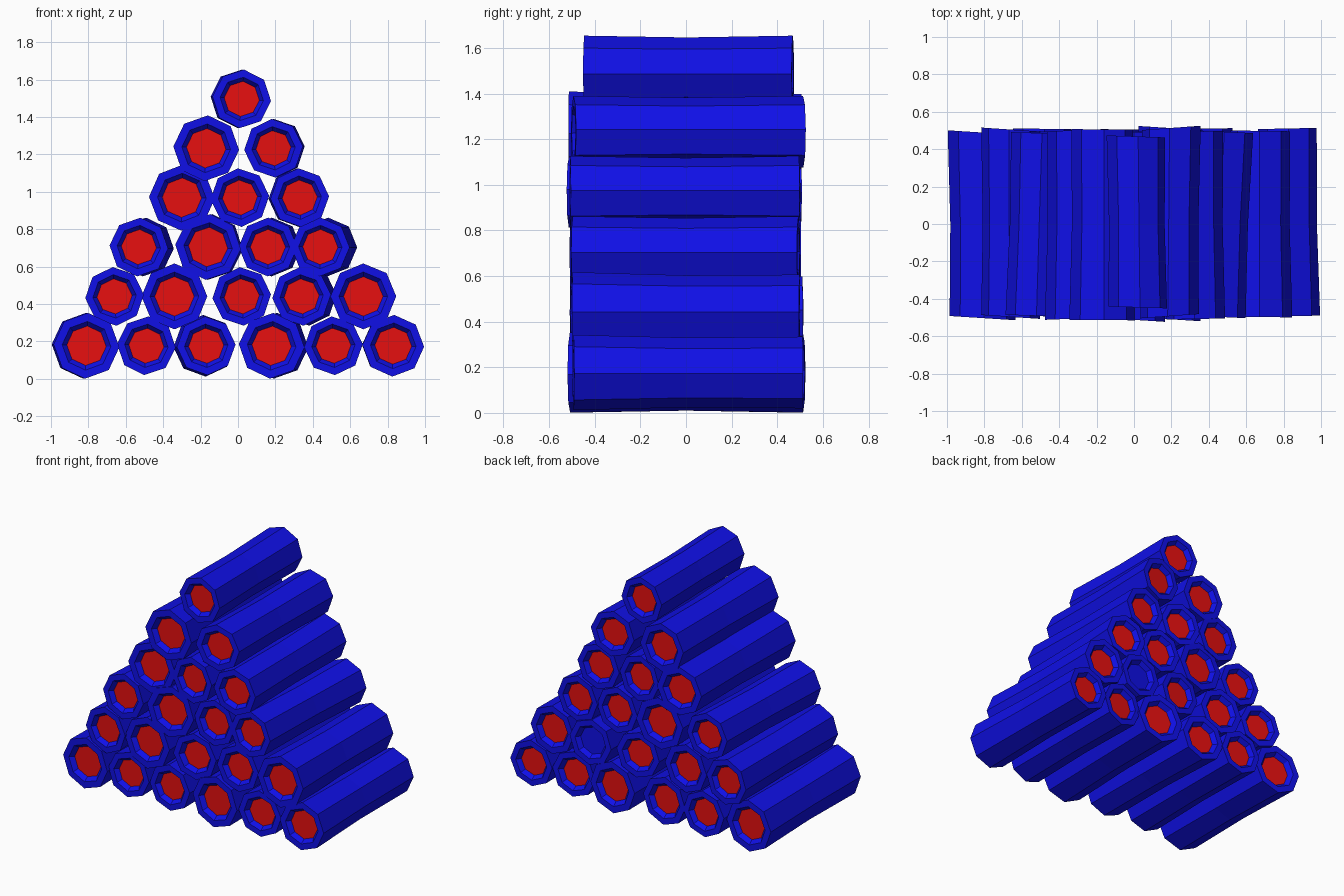
import bpy
import bmesh
import math
import random

random.seed(4)
cube = bpy.data.objects.get("Cube")
if cube:
    bpy.data.objects.remove(cube, do_unlink=True)

SIDES = 8
SMALL, MEDIUM, BIG = 0.157, 0.165, 0.176


def make_material(name, colour):
    mat = bpy.data.materials.new(name)
    mat.use_nodes = True
    mat.diffuse_color = colour
    mat.node_tree.nodes["Principled BSDF"].inputs["Base Color"].default_value = colour
    return mat


bark = make_material("blue bark", (0.005, 0.005, 0.8, 1))
core = make_material("red core", (0.8, 0.005, 0.005, 1))


def add_ring(bm, x, y, z, radius, roll, lean=0.0):
    """One octagonal cross-section; lean slants it along the log."""
    ring = []
    for i in range(SIDES):
        a = roll + math.tau * i / SIDES
        dx, dz = radius * math.cos(a), radius * math.sin(a)
        ring.append(bm.verts.new((x + dx, y + lean * dx, z + dz)))
    return ring


def make_log(name, z, front_x, back_x, front_r, back_r, half, plain_back):
    bm = bmesh.new()
    roll = random.uniform(-0.08, 0.08)
    lean = random.uniform(-0.08, 0.08)
    y0 = -half + random.uniform(-0.015, 0.015)
    y1 = half + random.uniform(-0.015, 0.015)
    mid_x, mid_r = (front_x + back_x) / 2, (front_r + back_r) / 2 * 0.95

    # Core, sloped recess, rim, waist, then the same in reverse
    sections = [
        (front_x, y0 + 0.03, front_r * 0.6, lean),
        (front_x, y0, front_r * 0.74, lean),
        (front_x, y0, front_r, lean),
        (mid_x, 0, mid_r, 0),
        (back_x, y1, back_r, lean),
        (back_x, y1, back_r * 0.74, lean),
        (back_x, y1 - 0.03, back_r * 0.6, lean),
    ]
    rings = [add_ring(bm, x, y, z, r, roll, tilt) for x, y, r, tilt in sections]
    for a, b in zip(rings, rings[1:]):
        for i in range(SIDES):
            j = (i + 1) % SIDES
            bm.faces.new((a[i], a[j], b[j], b[i]))
    bm.faces.new(rings[0]).material_index = 1
    bm.faces.new(rings[-1]).material_index = 0 if plain_back else 1
    bmesh.ops.recalc_face_normals(bm, faces=bm.faces)

    mesh = bpy.data.meshes.new(name)
    bm.to_mesh(mesh)
    bm.free()
    mesh.materials.append(bark)
    mesh.materials.append(core)
    bpy.context.collection.objects.link(bpy.data.objects.new(name, mesh))


# Rows from the ground up: front x, back x, front radius, back radius
rows = [
    [(-0.81, -0.82, BIG, BIG), (-0.49, -0.49, SMALL, SMALL),
     (-0.17, -0.18, SMALL, MEDIUM), (0.18, 0.2, BIG, BIG),
     (0.51, 0.51, SMALL, SMALL), (0.83, 0.82, MEDIUM, SMALL)],
    [(-0.66, -0.66, SMALL, SMALL), (-0.34, -0.34, BIG, MEDIUM),
     (0.02, 0.02, SMALL, SMALL), (0.34, 0.37, SMALL, SMALL),
     (0.67, 0.67, BIG, MEDIUM)],
    [(-0.53, -0.5, SMALL, SMALL), (-0.16, -0.15, BIG, BIG),
     (0.16, 0.18, SMALL, SMALL), (0.44, 0.48, SMALL, SMALL)],
    [(-0.3, -0.3, BIG, MEDIUM), (0.01, 0.01, SMALL, SMALL),
     (0.33, 0.32, SMALL, SMALL)],
    [(-0.17, -0.17, BIG, MEDIUM), (0.19, 0.2, SMALL, SMALL)],
    [(0.02, 0.01, SMALL, SMALL)],
]

# Stack the pile; one log has a plain back end
for level, row in enumerate(rows):
    half = 0.46 if level == len(rows) - 1 else 0.5
    for n, (fx, bx, fr, br) in enumerate(row):
        make_log(f"log_row_{level + 1}_{n + 1}", 0.177 + level * 0.264,
                 fx, bx, fr, br, half, (level, n) == (1, 3))
